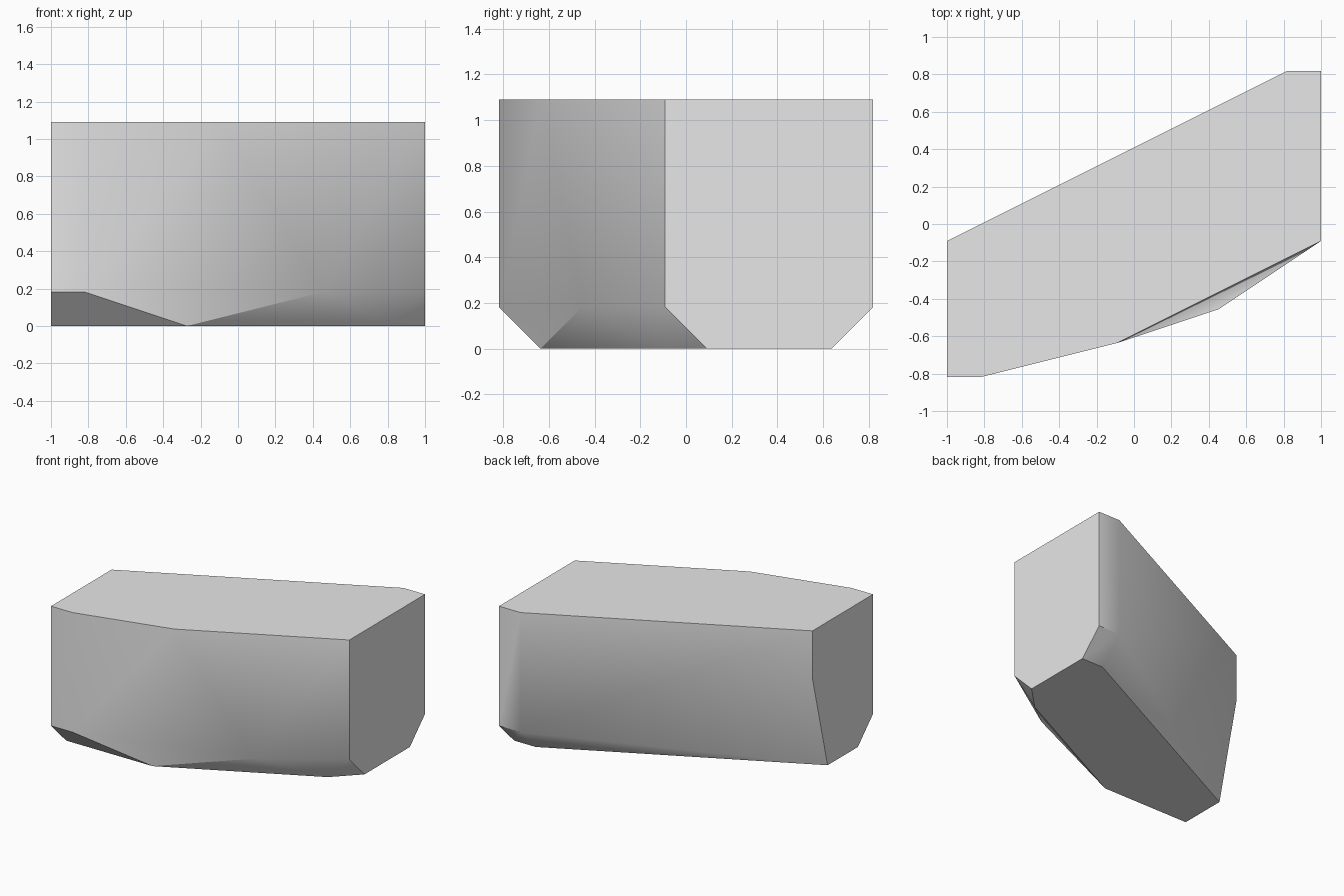
import bpy, bmesh, math

cube = bpy.data.objects.get("Cube")
if cube:
    bpy.data.objects.remove(cube, do_unlink=True)

UNIT = 2 / 11  # one chisel step of the block

# Plan outlines of the block, in steps, from bottom to top
base = [(5.5, 3.5), (4.5, 3.5), (-5.5, -1.5), (-5.5, -3.5),
        (-1.5, -3.5), (4.5, -0.5), (5.5, 0.5)]
shoulder = [(5.5, 4.5), (4.5, 4.5), (-5.5, -4.5), (-4.5, -4.5),
            (2.5, -2.5), (5.5, -0.5)]
notch = [(-5.5, -0.5)]
top = [(5.5, 4.5), (4.5, 4.5), (-5.5, -0.5), (-5.5, -4.5),
       (-4.5, -4.5), (-0.5, -3.5), (5.5, -0.5)]

# Wrap the outlines in one convex skin
bm = bmesh.new()
for height, outline in ((0, base), (1, shoulder), (4, notch), (6, top)):
    for x, y in outline:
        bm.verts.new((x * UNIT, y * UNIT, height * UNIT))
bmesh.ops.convex_hull(bm, input=bm.verts)
bmesh.ops.dissolve_limit(bm, angle_limit=math.radians(0.5),
                         verts=bm.verts, edges=bm.edges)
bmesh.ops.recalc_face_normals(bm, faces=bm.faces)

mesh = bpy.data.meshes.new("stone_block")
bm.to_mesh(mesh)
bm.free()
block = bpy.data.objects.new("stone_block", mesh)
bpy.context.collection.objects.link(block)

# Plain light grey stone
stone = bpy.data.materials.new("light_grey_stone")
stone.use_nodes = True
colour = (0.8, 0.8, 0.8, 1)
stone.diffuse_color = colour
stone.node_tree.nodes["Principled BSDF"].inputs["Base Color"].default_value = colour
mesh.materials.append(stone)

# Soft facets, crisp main edges
bpy.ops.object.select_all(action="DESELECT")
block.select_set(True)
bpy.context.view_layer.objects.active = block
bpy.ops.object.shade_smooth_by_angle(angle=math.radians(30))
